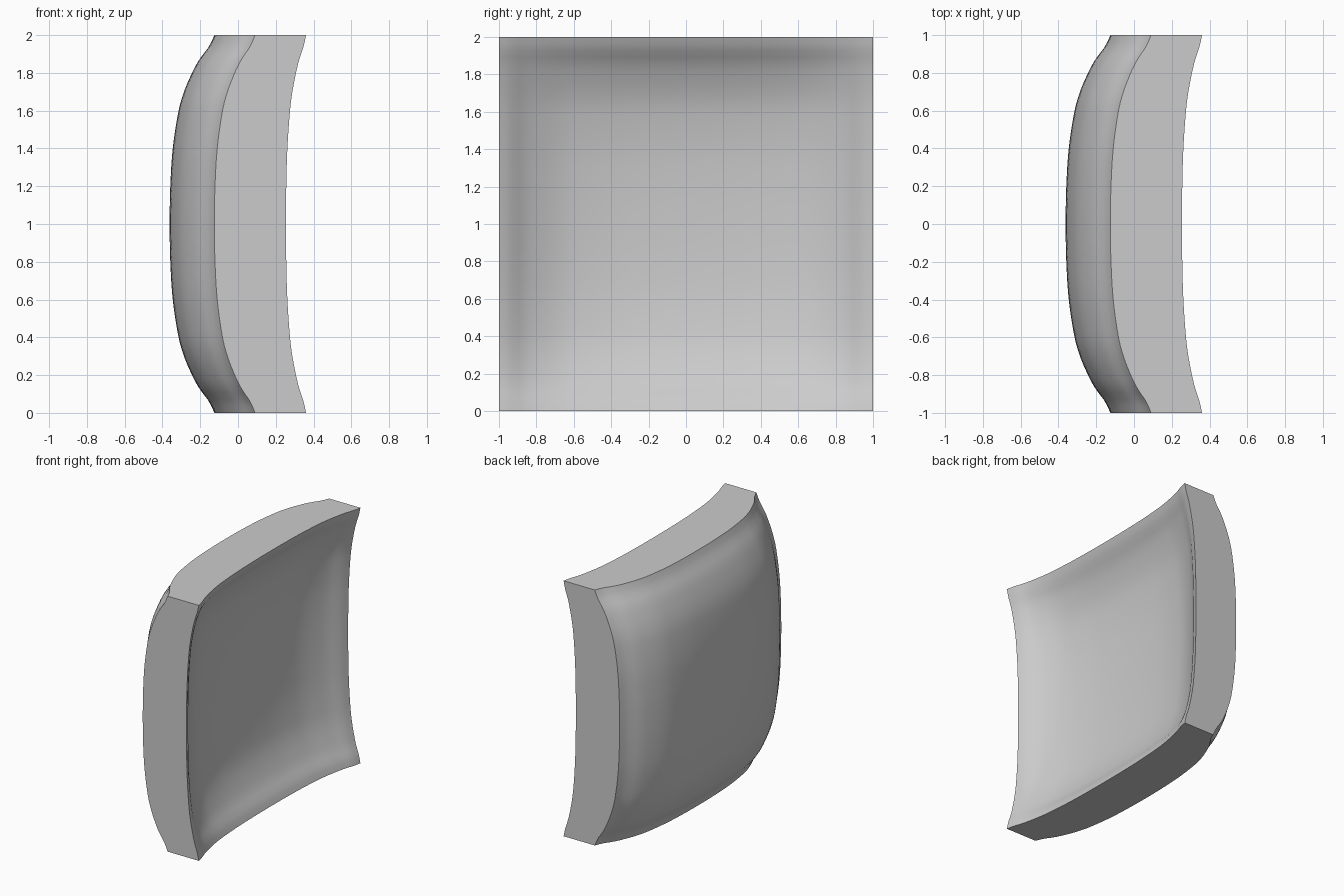
import bpy
import bmesh
import math

if "Cube" in bpy.data.objects:
    bpy.data.objects.remove(bpy.data.objects["Cube"], do_unlink=True)

# Rise of the bowl from its middle (0) to its rim (1)
PROFILE = [(0, 0), (0.2, 0.015), (0.4, 0.07), (0.6, 0.2), (0.7, 0.32),
           (0.8, 0.5), (0.87, 0.66), (0.94, 0.88), (1, 1)]


def slope(i):
    lo, hi = max(i - 1, 0), min(i + 1, len(PROFILE) - 1)
    if i == 0:
        return 0
    return (PROFILE[hi][1] - PROFILE[lo][1]) / (PROFILE[hi][0] - PROFILE[lo][0])


def rise(v):
    """Smooth Hermite curve through the profile points."""
    t = min(abs(v), 1)
    for i in range(len(PROFILE) - 1):
        (a, p), (b, q) = PROFILE[i], PROFILE[i + 1]
        if t <= b:
            w = b - a
            s = (t - a) / w
            h = s * s * (3 - 2 * s)
            return (p + (q - p) * h + w * slope(i) * s * (1 - s) ** 2
                    - w * slope(i + 1) * s * s * (1 - s))
    return 1


def depth(u, v, centre, edge, corner):
    """Bowl surface given its x at the centre, mid edge and corner."""
    a, b = rise(u), rise(v)
    return (centre + (edge - centre) * (a + b)
            + (corner - 2 * edge + centre) * a * b)


# Outer sheet, extruded to make the inner sheet and the flat side walls
bm = bmesh.new()
bmesh.ops.create_grid(bm, x_segments=56, y_segments=56, size=1)
outer = list(bm.verts)
result = bmesh.ops.extrude_face_region(bm, geom=bm.faces[:], use_keep_orig=True)
inner = [g for g in result["geom"] if isinstance(g, bmesh.types.BMVert)]
for verts, levels in ((outer, (-0.362, -0.125, 0.09)), (inner, (0.02, 0.254, 0.36))):
    for vert in verts:
        u, v = vert.co.x, vert.co.y
        vert.co = (depth(u, v, *levels), u, v + 1)
bmesh.ops.recalc_face_normals(bm, faces=bm.faces[:])

mesh = bpy.data.meshes.new("curved_panel")
bm.to_mesh(mesh)
bm.free()
panel = bpy.data.objects.new("curved_panel", mesh)
bpy.context.collection.objects.link(panel)

# Plain grey
grey = bpy.data.materials.new("plain_grey")
grey.use_nodes = True
colour = (0.6, 0.6, 0.6, 1)
grey.diffuse_color = colour
grey.node_tree.nodes["Principled BSDF"].inputs["Base Color"].default_value = colour
mesh.materials.append(grey)

bpy.ops.object.select_all(action="DESELECT")
panel.select_set(True)
bpy.context.view_layer.objects.active = panel
bpy.ops.object.shade_smooth_by_angle(angle=math.radians(40))
